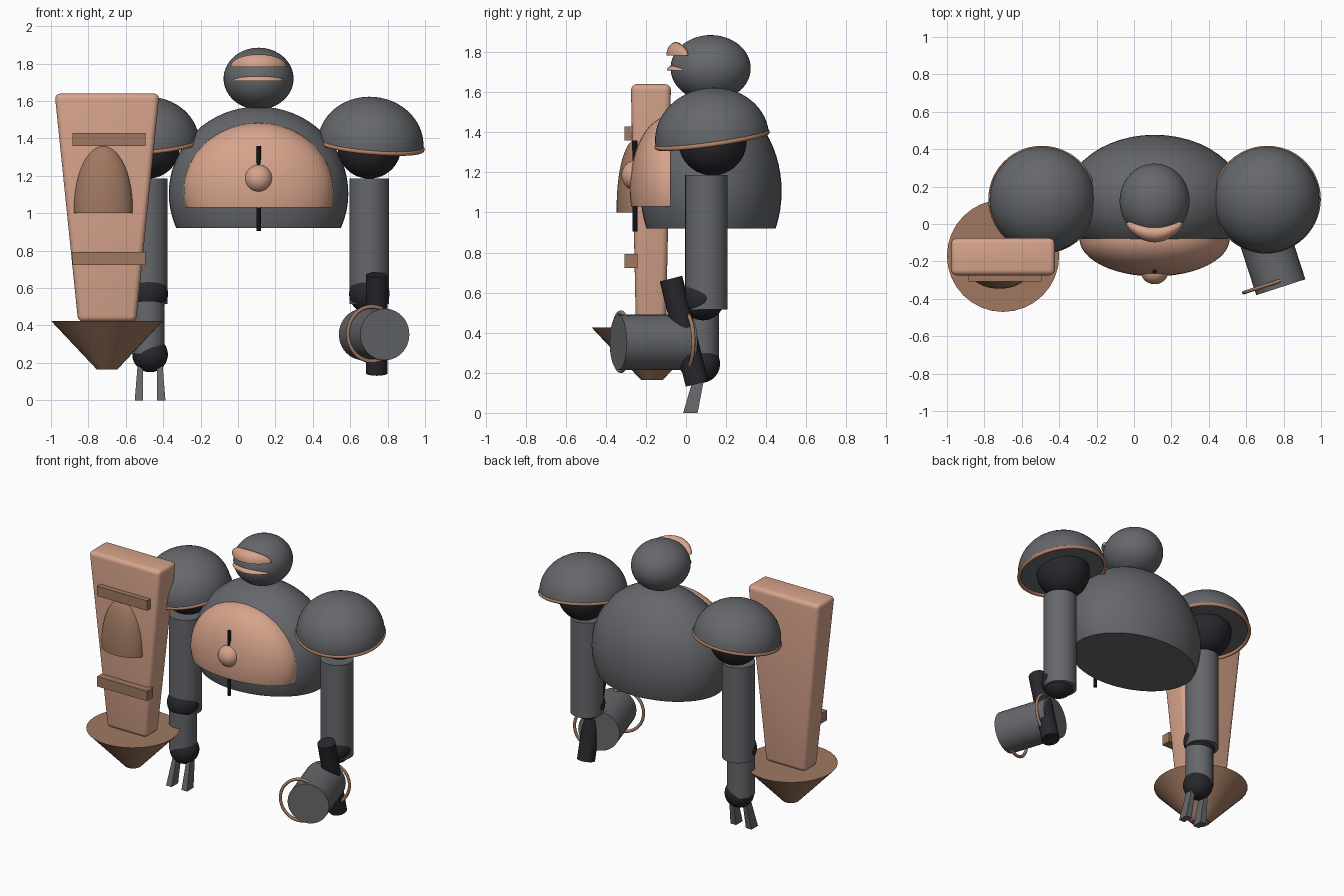
import bpy, bmesh
from math import radians, sin, cos
from mathutils import Vector, Matrix, Euler

if "Cube" in bpy.data.objects:
    bpy.data.objects.remove(bpy.data.objects["Cube"])


def material(name, rgb):
    m = bpy.data.materials.new(name)
    m.use_nodes = True
    m.diffuse_color = (*rgb, 1)
    m.node_tree.nodes["Principled BSDF"].inputs["Base Color"].default_value = (*rgb, 1)
    return m


STEEL = material("grey steel", (0.13, 0.136, 0.147))
DARK = material("dark joint", (0.021, 0.021, 0.026))
BLACK = material("black rod", (0.006, 0.006, 0.007))
TAN = material("tan", (0.68, 0.37, 0.26))
BROWN = material("brown", (0.35, 0.19, 0.12))
COPPER = material("copper trim", (0.46, 0.22, 0.13))


def finish(bm, name, mat, loc=(0, 0, 0), rot=None, angle=35):
    """Turn a bmesh into a placed object with sharp edges kept."""
    bmesh.ops.recalc_face_normals(bm, faces=bm.faces)
    me = bpy.data.meshes.new(name)
    bm.to_mesh(me)
    bm.free()
    me.materials.append(mat)
    ob = bpy.data.objects.new(name, me)
    bpy.context.collection.objects.link(ob)
    ob.location = loc
    if rot:
        ob.rotation_euler = rot
    bpy.ops.object.select_all(action='DESELECT')
    ob.select_set(True)
    bpy.context.view_layer.objects.active = ob
    bpy.ops.object.shade_smooth_by_angle(angle=radians(angle))
    return ob


def ellipsoid(name, loc, radii, mat, cuts=(), rot=None, bend=0):
    """Ellipsoid, cut flat by planes (point, outward normal), optionally bent in y."""
    bm = bmesh.new()
    bmesh.ops.create_uvsphere(bm, u_segments=48, v_segments=32, radius=1)
    bmesh.ops.scale(bm, vec=radii, verts=bm.verts)
    for co, no in cuts:
        geom = bm.verts[:] + bm.edges[:] + bm.faces[:]
        res = bmesh.ops.bisect_plane(bm, geom=geom, dist=1e-5, plane_co=co,
                                     plane_no=no, clear_outer=True)
        rim = [e for e in res["geom_cut"] if isinstance(e, bmesh.types.BMEdge)]
        bmesh.ops.holes_fill(bm, edges=rim, sides=0)
    for v in bm.verts:
        v.co.y += bend * v.co.x ** 2
    return finish(bm, name, mat, loc, rot)


def tube(name, a, b, r1, mat, r2=None, sides=32):
    """Cylinder or cone frustum from a to b."""
    a, b = Vector(a), Vector(b)
    bm = bmesh.new()
    bmesh.ops.create_cone(bm, cap_ends=True, segments=sides, radius1=r1,
                          radius2=r1 if r2 is None else r2, depth=(b - a).length)
    turn = (b - a).to_track_quat('Z', 'Y').to_euler()
    return finish(bm, name, mat, (a + b) / 2, turn)


def block(name, bottom, top, half_low, half_high, mat, bevel=0.0):
    """Tapered block between two centres with separate end sizes."""
    bm = bmesh.new()
    bmesh.ops.create_cube(bm, size=2)
    for v in bm.verts:
        c, h = (top, half_high) if v.co.z > 0 else (bottom, half_low)
        v.co = Vector((c[0] + v.co.x * h[0], c[1] + v.co.y * h[1], c[2]))
    if bevel:
        bmesh.ops.bevel(bm, geom=bm.edges[:], offset=bevel, segments=4,
                        profile=0.5, affect='EDGES')
    return finish(bm, name, mat, angle=30)


def ring(name, loc, radius, thick, mat, rot, stretch=1.0):
    bpy.ops.mesh.primitive_torus_add(location=loc, rotation=rot, major_radius=radius,
                                     minor_radius=thick, major_segments=56, minor_segments=10)
    ob = bpy.context.object
    ob.name = name
    ob.scale.y = stretch
    ob.data.materials.append(mat)
    bpy.ops.object.shade_smooth_by_angle(angle=radians(60))


MID = 0.11      # x of the body's own centre line
DOWN, BACK = (0, 0, -1), (0, 1, 0)

# Torso, chest plate and chest fittings
ellipsoid("torso", (MID, 0.125, 1.106), (0.48, 0.352, 0.464), STEEL,
          [((0, 0, -0.186), DOWN)])
ellipsoid("chest_plate", (MID, -0.078, 1.12), (0.402, 0.202, 0.362), TAN,
          [((0, 0, -0.09), DOWN), ((0, 0, 0), BACK)])
ellipsoid("chest_knob", (MID, -0.25, 1.185), (0.075, 0.072, 0.075), TAN)
tube("chest_rod", (MID, -0.255, 0.905), (MID, -0.255, 1.36), 0.012, BLACK, sides=12)

# Head with brow and mouth
ellipsoid("head", (MID, 0.123, 1.72), (0.187, 0.2, 0.165), STEEL)
ellipsoid("brow", (MID, -0.05, 1.783), (0.15, 0.048, 0.067), TAN,
          [((0, 0, 0), DOWN)], bend=2.2)
ellipsoid("mouth", (MID, -0.058, 1.708), (0.135, 0.037, 0.028), TAN,
          [((0, 0, 0), DOWN)], bend=2.2)

# Shoulders, upper arms and elbows on both sides
for side, s in (("left", 1), ("right", -1)):
    x = MID + s * 0.592
    tilt = Euler((radians(8), radians(5 * s), 0))
    pad = Vector((x + s * 0.007, 0.13, 1.37))
    ellipsoid(side + "_shoulder_pad", pad, (0.283, 0.285, 0.252), STEEL,
              [((0, 0, 0), DOWN)], tilt)
    ring(side + "_shoulder_trim", pad - Vector((0, 0, 0.006)), 0.279, 0.012, COPPER, tilt)
    ellipsoid(side + "_shoulder_joint", (x, 0.132, 1.355), (0.17,) * 3, DARK)
    tube(side + "_upper_arm", (x, 0.102, 0.515), (x, 0.102, 1.187), 0.106, STEEL)
    ellipsoid(side + "_elbow", (x, 0.085, 0.57), (0.108,) * 3, DARK)

# Right forearm, wrist and two fingers
arm = MID - 0.592
tube("right_forearm", (arm, 0.075, 0.25), (arm, 0.075, 0.56), 0.09, STEEL)
ellipsoid("right_wrist", (arm + 0.012, 0.075, 0.245), (0.095,) * 3, DARK)
for name, s in (("outer_finger", -1), ("inner_finger", 1)):
    cx = arm + 0.012
    block(name, (cx + s * 0.06, 0.022, 0), (cx + s * 0.052, 0.07, 0.2),
          (0.022, 0.036), (0.014, 0.026), STEEL)

# Hammer held by the left arm
yaw = radians(18)
aim = Vector((sin(yaw), -cos(yaw), 0))
face = Vector((0.785, -0.338, 0.352))
tube("hammer_handle", (0.742, 0.055, 0.145), (0.742, -0.075, 0.67), 0.058, DARK)
tube("hammer_head", face - aim * 0.37, face, 0.138, STEEL, sides=40)
for name, y in (("hammer_front_ring", -0.325), ("hammer_back_ring", -0.005)):
    ring(name, (0.716, y, 0.355), 0.135, 0.01, BROWN, (radians(90), 0, yaw), 1.08)

# Tapered shield with straps, boss and cone foot
SX, SY = -0.70, -0.175
block("shield", (SX, SY, 0.42), (SX, SY, 1.64), (0.155, 0.075), (0.28, 0.1), TAN, 0.03)
for name, z in (("upper_strap", 1.395), ("lower_strap", 0.757)):
    block(name, (-0.69, -0.275, z - 0.035), (-0.69, -0.275, z + 0.035),
          (0.195, 0.033), (0.195, 0.033), BROWN)
ellipsoid("shield_boss", (-0.72, -0.25, 1.03), (0.158, 0.096, 0.335), BROWN,
          [((0, 0, -0.03), DOWN), ((0, 0.02, 0), BACK)])
tube("shield_cone", (SX, -0.17, 0.165), (SX, -0.17, 0.425), 0.055, BROWN, 0.3)
